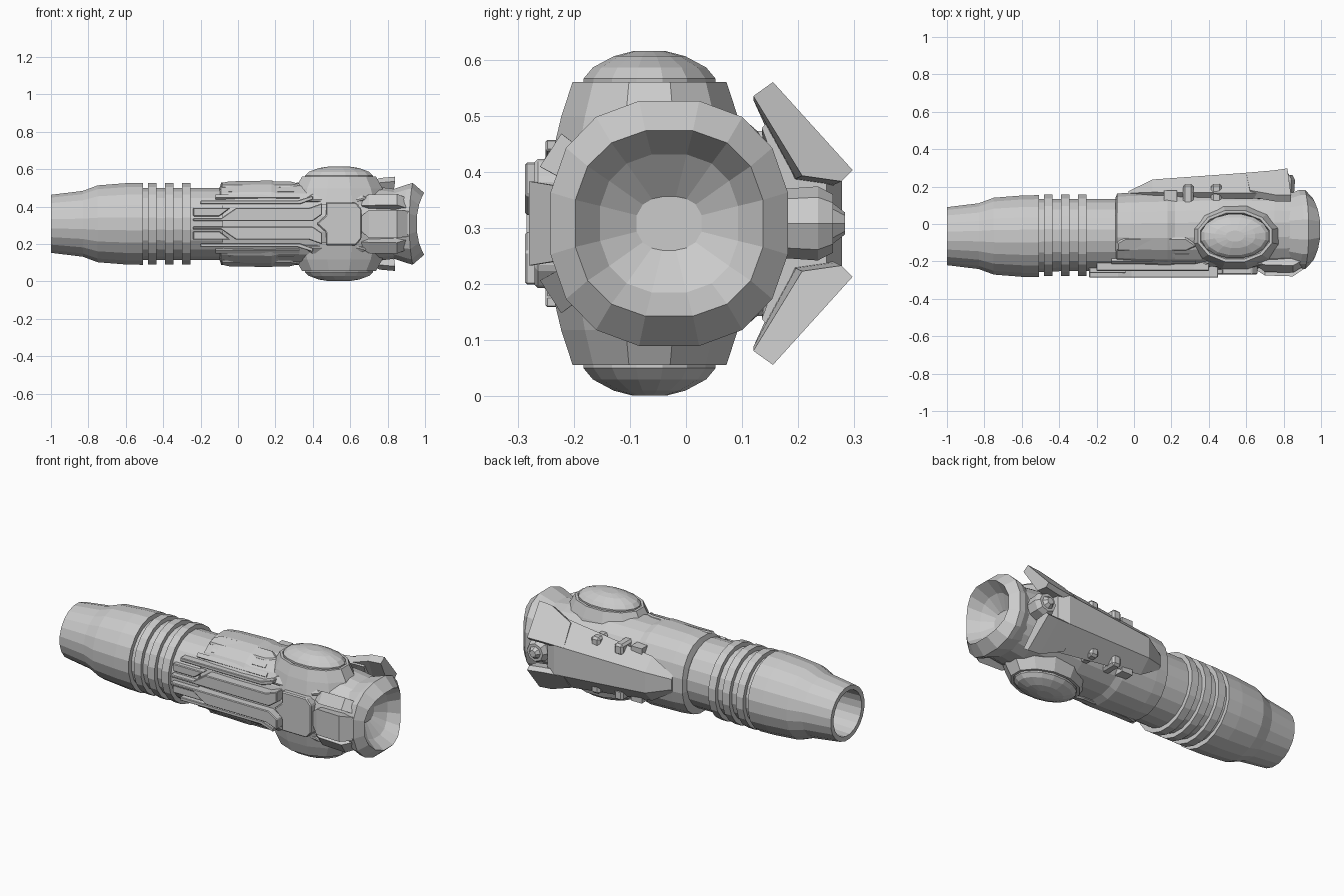
import bpy, bmesh, math
from mathutils import Matrix

cube = bpy.data.objects.get("Cube")
if cube:
    bpy.data.objects.remove(cube, do_unlink=True)

MID = 0.308  # height of the long axis
metal = bpy.data.materials.new("light grey metal")
metal.use_nodes = True
GREY = (0.6, 0.6, 0.6, 1)
metal.diffuse_color = GREY
metal.node_tree.nodes["Principled BSDF"].inputs["Base Color"].default_value = GREY


def finish(name, bm, mirror=False, bevel=0, roll=0):
    """Turn a bmesh into an object whose origin lies on the long axis."""
    if roll:
        bmesh.ops.rotate(bm, verts=bm.verts, cent=(0, -0.04, 0),
                         matrix=Matrix.Rotation(math.radians(roll), 3, 'X'))
    bmesh.ops.recalc_face_normals(bm, faces=bm.faces)
    mesh = bpy.data.meshes.new(name)
    bm.to_mesh(mesh)
    bm.free()
    mesh.materials.append(metal)
    ob = bpy.data.objects.new(name, mesh)
    ob.location.z = MID
    bpy.context.collection.objects.link(ob)
    if bevel:
        mod = ob.modifiers.new("chamfer", 'BEVEL')
        mod.width = bevel
        mod.segments = 1
    if mirror:
        mod = ob.modifiers.new("mirror", 'MIRROR')
        mod.use_axis = (False, False, True)
    return ob


def loft(name, rings, closed=False, **kw):
    """Skin a list of point rings; cap the ends or join last to first."""
    bm = bmesh.new()
    loops = [[bm.verts.new(p) for p in ring] for ring in rings]
    pairs = list(zip(loops, loops[1:]))
    if closed:
        pairs.append((loops[-1], loops[0]))
    else:
        bm.faces.new(loops[0])
        bm.faces.new(loops[-1])
    for a, b in pairs:
        for i in range(len(a)):
            j = (i + 1) % len(a)
            bm.faces.new((a[i], a[j], b[j], b[i]))
    return finish(name, bm, **kw)


def oval(x, cy, ry, rz, sides=20, power=1.0, wave=0.0):
    """Ring around the long axis; wave pushes its top and bottom forward."""
    pts = []
    for i in range(sides):
        a = 2 * math.pi * (i + 0.5) / sides
        c, s = math.cos(a), math.sin(a)
        pts.append((x + wave * s * s,
                    cy + ry * math.copysign(abs(c) ** power, c),
                    rz * math.copysign(abs(s) ** power, s)))
    return pts


def plate(name, outline, y_out, y_in, **kw):
    """Prism from an (x, z) outline, thick along y."""
    return loft(name, [[(x, y, z) for x, z in outline] for y in (y_in, y_out)], **kw)


def box(name, x, y, z, **kw):
    plate(name, [(x[0], z[0]), (x[1], z[0]), (x[1], z[1]), (x[0], z[1])], y[0], y[1], **kw)


# Hollow rear tube
TUBE = [(-0.72, 0.12), (-1, 0.13), (-1, 0.157), (-0.83, 0.178), (-0.75, 0.208),
        (-0.6, 0.22), (-0.508, 0.222), (-0.508, 0.195), (-0.4, 0.19)]
loft("rear_tube", [oval(x, -0.065, r, r) for x, r in TUBE])
loft("grip_core", [oval(x, -0.06, 0.195, 0.195) for x in (-0.52, -0.08)])
for i, x in enumerate((-0.48, -0.39, -0.30)):
    loft(f"grip_ring_{i + 1}", [oval(x + d, -0.06, r, r) for d, r in
         ((0, 0.19), (0, 0.22), (0.045, 0.22), (0.045, 0.19))], closed=True)

# Main housing
HOUSING = [(-0.1, -0.05, 0.19, 0.19), (-0.09, -0.035, 0.2, 0.222), (-0.02, -0.035, 0.205, 0.23),
           (0.18, -0.035, 0.212, 0.234), (0.22, -0.035, 0.212, 0.22), (0.45, -0.03, 0.215, 0.225),
           (0.75, -0.03, 0.208, 0.2), (0.86, -0.03, 0.2, 0.185)]
loft("main_housing", [oval(*r, power=0.9) for r in HOUSING])

# Flared muzzle with a conical bowl
MUZZLE = [(0.82, 0.19, 0.185, 0), (0.88, 0.215, 0.215, 0.03), (0.915, 0.215, 0.222, 0.02),
          (0.955, 0.17, 0.168, 0.042), (0.9, 0.125, 0.125, 0.02), (0.83, 0.01, 0.01, 0)]
loft("muzzle", [oval(x, -0.03, ry, rz, 16, 0.85, w) for x, ry, rz, w in MUZZLE])


# Oval domes, above and below
def flat_oval(z, rx, ry, sides=16):
    return [(0.54 + rx * math.cos(a), -0.065 + ry * math.sin(a), z)
            for a in (2 * math.pi * (i + 0.5) / sides for i in range(sides))]


BASE = [(0.1, 0.27, 0.185), (0.19, 0.24, 0.163), (0.252, 0.205, 0.142), (0.252, 0.19, 0.127), (0.235, 0.185, 0.12)]
CAP = [(0.22, 0.182, 0.12), (0.258, 0.185, 0.12), (0.278, 0.165, 0.103), (0.298, 0.11, 0.065), (0.307, 0.05, 0.03)]
loft("dome_base", [flat_oval(*r, sides=12) for r in BASE], mirror=True)
loft("dome_cap", [flat_oval(*r) for r in CAP], mirror=True)


# Rear shell, widening towards the muzzle
def shell_ring(x, yr, w, yw, zw):
    half = [(yr, w), (yw, zw), (yw - 0.03, zw - 0.03), (yr - 0.08, w * 0.9)]
    return [(x, y, z) for y, z in half] + [(x, y, -z) for y, z in reversed(half)]


loft("rear_shell", [shell_ring(-0.03, 0.175, 0.03, 0.165, 0.05),
                    shell_ring(0.1, 0.238, 0.06, 0.17, 0.13),
                    shell_ring(0.66, 0.278, 0.085, 0.165, 0.2),
                    shell_ring(0.72, 0.25, 0.085, 0.165, 0.2)])


def wing_ring(x, yr, w, yw, zw):
    return [(x, yr, w), (x + 0.02, yw + 0.015, zw), (x + 0.02, yw - 0.02, zw - 0.025),
            (x, yr - 0.09, w - 0.01), (x, yr - 0.02, w - 0.02)]


loft("shell_wing", [wing_ring(0.6, 0.274, 0.083, 0.165, 0.19),
                    wing_ring(0.74, 0.286, 0.09, 0.14, 0.245),
                    wing_ring(0.82, 0.297, 0.095, 0.14, 0.252)], mirror=True)

# Rear button between the wings
BUTTON = [(0.15, 0.06), (0.235, 0.066), (0.262, 0.052), (0.262, 0.036), (0.283, 0.02)]
loft("rear_button", [[(0.795 + r * math.cos(k * math.pi / 4), y, r * math.sin(k * math.pi / 4))
                      for k in range(8)] for y, r in BUTTON])

# Small lugs along the shell edge
for i, x in enumerate((0.29, 0.44)):
    box(f"shell_lug_{i + 1}", (x - 0.028, x + 0.028), (0.1, 0.215), (0.1, 0.165), mirror=True, bevel=0.012)
box("shell_clip", (0.16, 0.23), (0.1, 0.18), (0.1, 0.16), mirror=True)

# Front spine: twin strips, broad chevron panel and end claw
plate("front_strip", [(-0.24, 0.015), (0.4, 0.015), (0.45, 0.05), (0.45, 0.11),
                      (0.38, 0.085), (-0.01, 0.085), (-0.09, 0.03), (-0.24, 0.03)],
      -0.287, -0.2, mirror=True, bevel=0.004)
plate("front_tail_strip", [(-0.24, 0.04), (-0.1, 0.04), (-0.04, 0.085), (-0.24, 0.085)],
      -0.262, -0.18, mirror=True, bevel=0.004)
plate("front_panel", [(0.42, 0), (0.47, 0.045), (0.47, 0.115), (0.63, 0.115), (0.66, 0.08),
                      (0.66, -0.08), (0.63, -0.115), (0.47, -0.115), (0.47, -0.045)],
      -0.27, -0.18, bevel=0.006)


def claw(name, half, **kw):
    """Tapered finger gripping the muzzle."""
    rows = [(0.66, -0.25, 0.55), (0.70, -0.275, 1), (0.85, -0.28, 1), (0.915, -0.235, 0.9)]
    loft(name, [[(x, y, half * s), (x, y, -half * s), (x, -0.18, -half * s * 0.8),
                 (x, -0.18, half * s * 0.8)] for x, y, s in rows], **kw)


claw("centre_claw", 0.075)
claw("side_claw", 0.035, roll=-33, mirror=True)

# Slim rails and raised plates beside the spine
plate("side_rail", [(-0.2, 0.105), (0.33, 0.105), (0.4, 0.13), (0.4, 0.15), (0.32, 0.125), (-0.2, 0.125)],
      -0.25, -0.14, mirror=True, bevel=0.003)
for i, (x0, x1, roll) in enumerate(((-0.12, 0.33, -42), (-0.05, 0.30, -54))):
    box(f"side_slat_{i + 1}", (x0, x1), (-0.262, -0.18), (-0.012, 0.012), roll=roll, mirror=True)
plate("shoulder_plate", [(-0.09, -0.03), (0.28, -0.03), (0.34, 0), (0.28, 0.045), (-0.05, 0.045), (-0.09, 0.02)],
      -0.268, -0.17, roll=-70, mirror=True, bevel=0.008)
plate("dome_strut", [(0.34, -0.02), (0.64, -0.02), (0.7, 0.0), (0.64, 0.03), (0.4, 0.03)],
      -0.268, -0.16, roll=-38, mirror=True, bevel=0.006)
